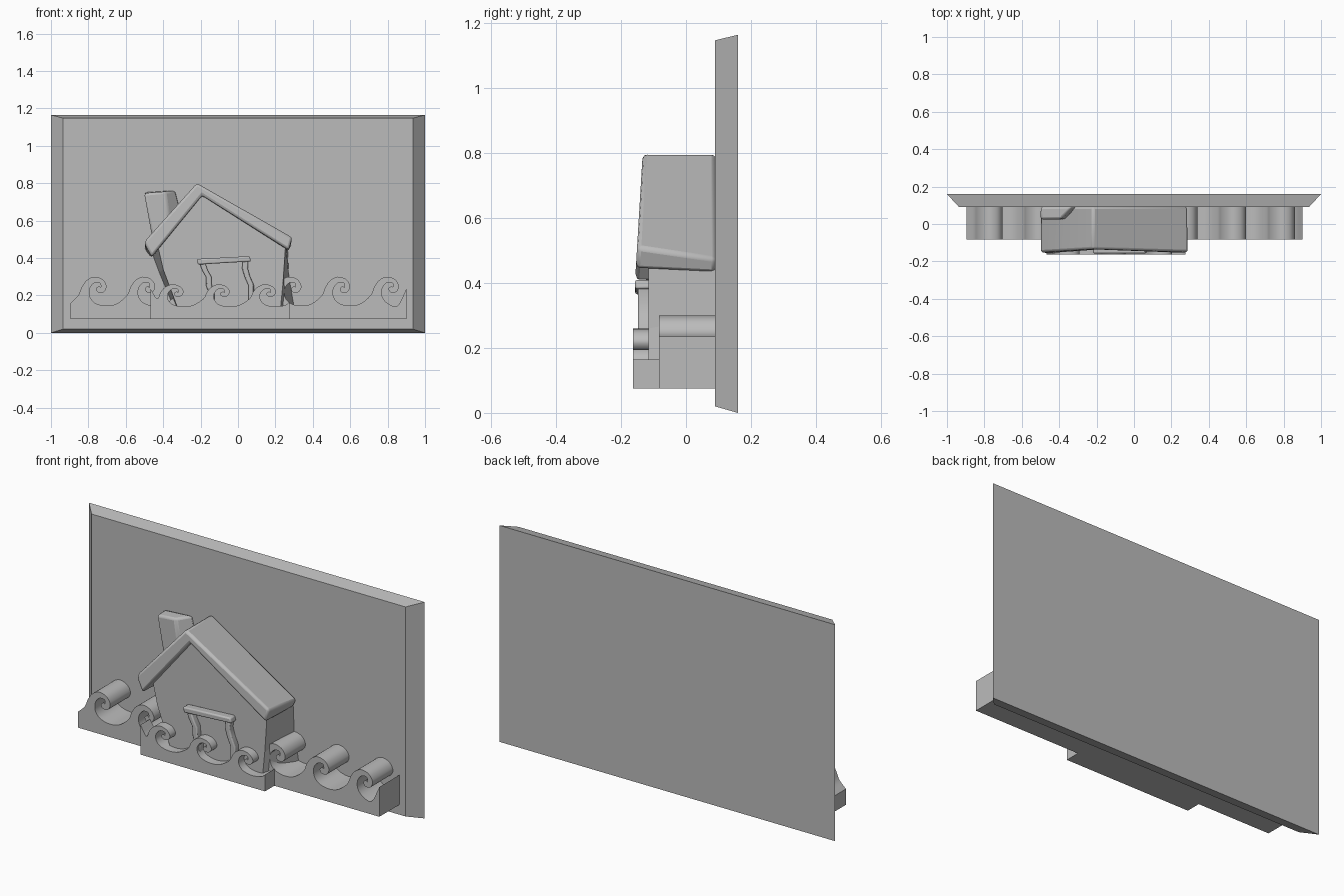
import bpy, bmesh
from mathutils import Vector

if "Cube" in bpy.data.objects:
    bpy.data.objects.remove(bpy.data.objects["Cube"])

stone = bpy.data.materials.new("grey stone")
stone.diffuse_color = (0.5, 0.5, 0.5, 1)
stone.use_nodes = True
stone.node_tree.nodes["Principled BSDF"].inputs["Base Color"].default_value = stone.diffuse_color


def loft(name, front, back, y0, y1, bevel=0.0, lean=0.0, lean_z=0.0):
    """Solid between a front (x, z) outline at y0 and a back outline at y1."""
    bm = bmesh.new()
    a = [bm.verts.new((x, y0 + lean * (z - lean_z), z)) for x, z in front]
    b = [bm.verts.new((x, y1, z)) for x, z in back]
    n = len(a)
    bm.faces.new(a)
    bm.faces.new(b[::-1])
    for i in range(n):
        j = (i + 1) % n
        bm.faces.new((a[j], a[i], b[i], b[j]))
    bmesh.ops.recalc_face_normals(bm, faces=bm.faces)
    me = bpy.data.meshes.new(name)
    bm.to_mesh(me)
    bm.free()
    ob = bpy.data.objects.new(name, me)
    bpy.context.collection.objects.link(ob)
    me.materials.append(stone)
    if bevel:
        m = ob.modifiers.new("soft edges", 'BEVEL')
        m.width = bevel
        m.segments = 2
    return ob


def smooth(ob, angle=0.6):
    bpy.ops.object.select_all(action='DESELECT')
    ob.select_set(True)
    bpy.context.view_layer.objects.active = ob
    bpy.ops.object.shade_smooth_by_angle(angle=angle)


def rect(x0, x1, z0, z1):
    return [(x0, z0), (x1, z0), (x1, z1), (x0, z1)]


def spline(pts, steps=4):
    """Catmull-Rom through an open list of points."""
    p = [Vector(q) for q in pts]
    p = [2 * p[0] - p[1]] + p + [2 * p[-1] - p[-2]]
    out = []
    for i in range(1, len(p) - 2):
        a, b, c, d = p[i - 1:i + 3]
        for k in range(steps):
            t = k / steps
            out.append(tuple(0.5 * (2 * b + (c - a) * t + (2 * a - 5 * b + 4 * c - d) * t ** 2
                                    + (3 * b - a - 3 * c + d) * t ** 3)))
    out.append(tuple(p[-2]))
    return out


# One breaking wave: back slope, crest, lip, curled tip, hollow, trough
WAVE = [(-.105, .055), (-.085, .10), (-.06, .135), (-.02, .155), (.025, .142),
        (.047, .105), (.032, .073), (.002, .072), (-.008, .092), (.008, .105),
        (.016, .098), (.012, .122), (-.018, .122), (-.042, .092), (-.042, .05),
        (-.015, .015), (.04, 0), (.10, .01)]


def wave_row(name, x0, x1, base, trough, first, step, count, scale, ends, y0, y1):
    pts = [(x0, ends[0])]
    for i in range(count):
        for x, z in WAVE:
            if x0 + .01 < first + i * step + x * scale[0] < x1 - .01:
                pts.append((first + i * step + x * scale[0], trough + z * scale[1]))
    pts.append((x1, ends[1]))
    outline = spline(pts) + [(x1, base), (x0, base)]
    smooth(loft(name, outline, outline, y0, y1))


# Backing plaque with chamfered rim
loft("plaque", rect(-.935, .935, .02, 1.148), rect(-1, 1, 0, 1.165), .09, .16)

# Two rows of waves
wave_row("back_waves", -.895, .9, .075, .145, -.75, .2605, 7, (1, 1), (.16, .235), -.083, .092)
wave_row("front_waves", -.467, .275, .075, .14, -.335, .247, 3, (.93, .77), (.235, .165), -.163, -.08)

# House body, flaring towards the back
loft("house_body",
     [(-.325, .14), (.228, .14), (.24, .26), (.255, .48), (-.205, .765), (-.43, .47), (-.40, .34)],
     [(-.345, .14), (.30, .14), (.272, .30), (.265, .46), (-.205, .75), (-.465, .44), (-.42, .32)],
     -.115, .092)

# Roof chevron
smooth(loft("roof",
            [(-.50, .48), (-.49, .50), (-.22, .80), (.29, .512), (.272, .442), (-.192, .735), (-.462, .405)],
            [(-.50, .45), (-.49, .48), (-.22, .80), (.288, .475), (.265, .43), (-.192, .72), (-.462, .40)],
            -.155, .092, bevel=.013, lean=.06, lean_z=.44))

# Chimney, wider against the plaque
smooth(loft("chimney",
            [(-.455, .49), (-.36, .55), (-.39, .755), (-.502, .745)],
            [(-.455, .49), (-.29, .60), (-.332, .762), (-.50, .752)],
            .025, .092, bevel=.012))

# Door frame: tilted lintel and two crooked posts
smooth(loft("door_lintel", *[[(-.215, .365), (.07, .382), (.062, .41), (-.22, .395)]] * 2,
            -.157, -.11, bevel=.007))


def post(name, line, w=.03):
    out = line + [(x + w, z) for x, z in line[::-1]]
    smooth(loft(name, out, out, -.148, -.11, bevel=.006))


post("door_post_left", [(-.208, .38), (-.192, .335), (-.172, .30), (-.17, .25), (-.155, .21), (-.155, .16)])
post("door_post_right", [(.025, .39), (.022, .345), (.035, .30), (.055, .255), (.055, .21), (.055, .16)])
